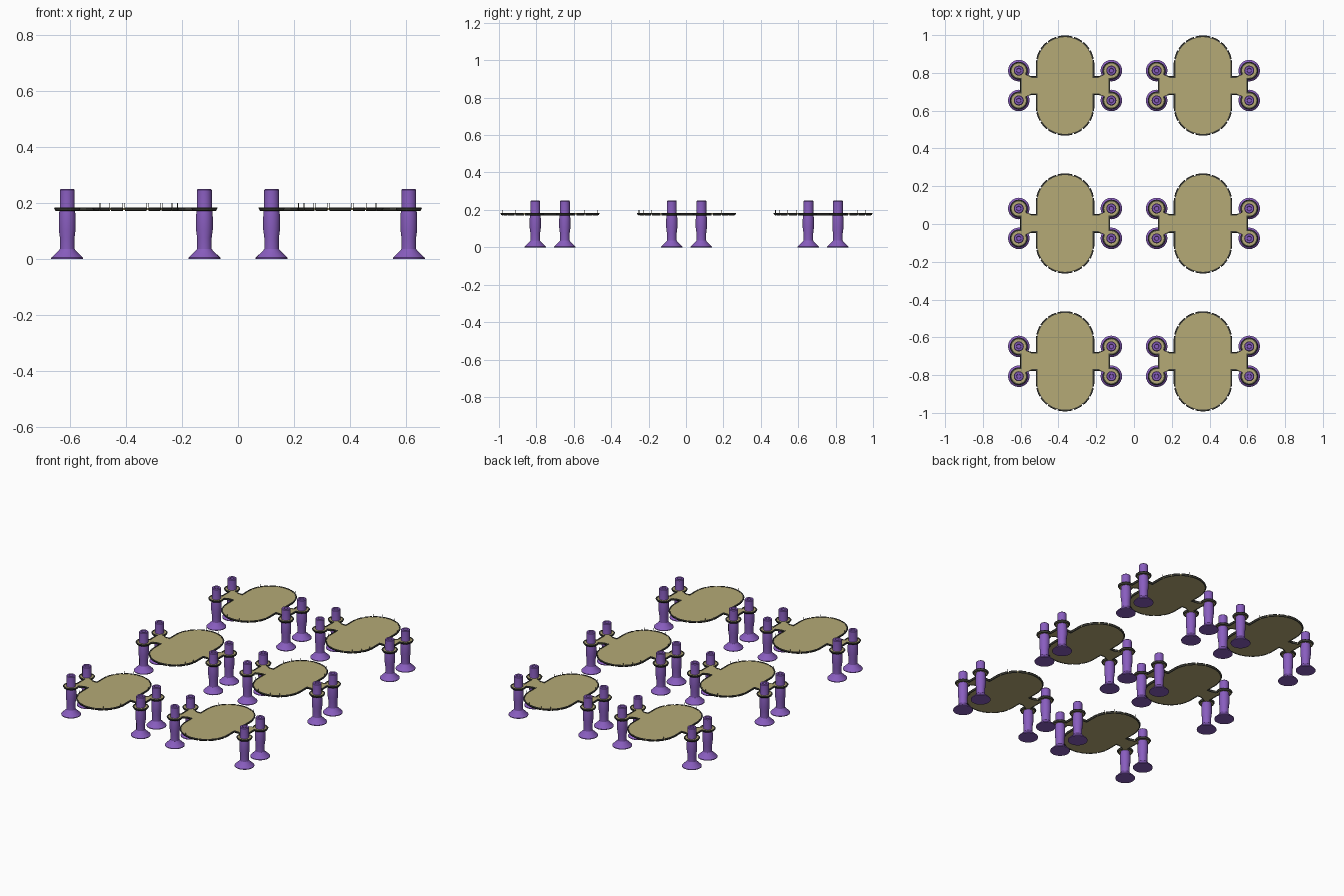
import bpy, bmesh
from math import cos, sin, radians, degrees, atan2, pi

if "Cube" in bpy.data.objects:
    bpy.data.objects.remove(bpy.data.objects["Cube"])

LEG_X, LEG_Y = 0.245, 0.079


def material(name, rgb):
    m = bpy.data.materials.new(name)
    m.diffuse_color = (*rgb, 1)
    m.use_nodes = True
    m.node_tree.nodes["Principled BSDF"].inputs["Base Color"].default_value = m.diffuse_color
    return m


TAN = material("tan", (0.46, 0.40, 0.18))
DARK = material("dark_trim", (0.05, 0.05, 0.04))
PURPLE = material("purple", (0.25, 0.11, 0.52))


def make_mesh(name, bm, mat):
    bmesh.ops.recalc_face_normals(bm, faces=bm.faces)
    me = bpy.data.meshes.new(name)
    bm.to_mesh(me)
    bm.free()
    me.materials.append(mat)
    return me


def place(name, me, loc):
    ob = bpy.data.objects.new(name, me)
    ob.location = loc
    bpy.context.collection.objects.link(ob)
    return ob


# Tray outline inset by d: oval body, necks, and round leg collars
def outline(d):
    r = 0.047 - d
    q = [(0.239 - d, 0.079 - 0.0463 + d * 0.9)]
    q += [(LEG_X + r * cos(radians(a)), LEG_Y + r * sin(radians(a)))
          for a in range(-90, 211, 15)]
    q += [(0.177, 0.050 - d), (0.155 - d, 0.050 - d)]
    q += [(0.155 - d) * cos(radians(a)) + 0j and
          ((0.155 - d) * cos(radians(a)), 0.11 + (0.155 - d) * sin(radians(a)))
          for a in range(0, 90, 3)]
    top = (0, 0.265 - d)
    left = [(-x, y) for x, y in reversed(q)]
    low = [(-x, -y) for x, y in q]
    right = [(x, -y) for x, y in reversed(q)]
    return q + [top] + left + low + [(0, -top[1])] + right


def is_gap(p, q):
    x, y = abs(p[0] + q[0]) / 2, abs(p[1] + q[1]) / 2 - 0.11
    if y < 0 or x > 0.156:
        return False
    return int(degrees(atan2(y, x)) / 3) % 7 == 3


# Tan panel
bm = bmesh.new()
pts = outline(0.007)
loops = [[bm.verts.new((x, y, z)) for x, y in pts] for z in (0.174, 0.182)]
bm.faces.new(loops[0])
bm.faces.new(loops[1])
n = len(pts)
for i in range(n):
    j = (i + 1) % n
    bm.faces.new((loops[0][i], loops[0][j], loops[1][j], loops[1][i]))
panel = make_mesh("tray_panel", bm, TAN)

# Dashed edge trim swept around the outline
bm = bmesh.new()
section = [(0.0, 0.181), (0.002, 0.184), (0.009, 0.184), (0.009, 0.171), (0.005, 0.172)]
rings = []
for d, z in section:
    rings.append([bm.verts.new((x, y, z)) for x, y in outline(d)])
base = outline(0)
gaps = [is_gap(base[i], base[(i + 1) % n]) for i in range(n)]
k = len(section)
for i in range(n):
    j = (i + 1) % n
    if gaps[i]:
        continue
    for s in range(k):
        t = (s + 1) % k
        bm.faces.new((rings[s][i], rings[s][j], rings[t][j], rings[t][i]))
    if gaps[i - 1]:
        bm.faces.new([rings[s][i] for s in range(k)])
    if gaps[j]:
        bm.faces.new([rings[s][j] for s in range(k)])
trim = make_mesh("tray_trim", bm, DARK)

# Hair-thin pins beside the trim gaps
bm = bmesh.new()
for i in range(n):
    if gaps[i]:
        x, y = outline(0.004)[i]
        r = bmesh.ops.create_cone(bm, cap_ends=True, segments=4, radius1=0.0007,
                                  radius2=0.0007, depth=0.02)
        bmesh.ops.translate(bm, verts=r["verts"], vec=(x, y, 0.189))
pins = make_mesh("trim_pins", bm, DARK)

# Turned leg with flared foot
profile = [(0, 0), (0.057, 0), (0.057, 0.004), (0.029, 0.031), (0.026, 0.036),
           (0.026, 0.075), (0.030, 0.105), (0.030, 0.150), (0.028, 0.172),
           (0.0265, 0.180), (0.0265, 0.246), (0.023, 0.250), (0.013, 0.250),
           (0.011, 0.246), (0, 0.246)]
bm = bmesh.new()
vs = [bm.verts.new((r, 0, z)) for r, z in profile]
es = [bm.edges.new(e) for e in zip(vs, vs[1:])]
bmesh.ops.spin(bm, geom=vs + es, axis=(0, 0, 1), cent=(0, 0, 0),
               angle=2 * pi, steps=24, use_merge=True)
bmesh.ops.remove_doubles(bm, verts=bm.verts, dist=1e-5)
leg = make_mesh("leg", bm, PURPLE)
leg.shade_smooth()
leg.set_sharp_from_angle(angle=radians(30))

# Six tables in a two by three grid
for cx in (-0.365, 0.365):
    for cy in (-0.73, 0.0, 0.73):
        c = (cx, cy + 0.003, 0)
        place("tray_panel", panel, c)
        place("tray_trim", trim, c)
        place("trim_pins", pins, c)
        for sx in (-1, 1):
            for sy in (-1, 1):
                place("leg", leg, (cx + sx * LEG_X, c[1] + sy * LEG_Y, 0))
